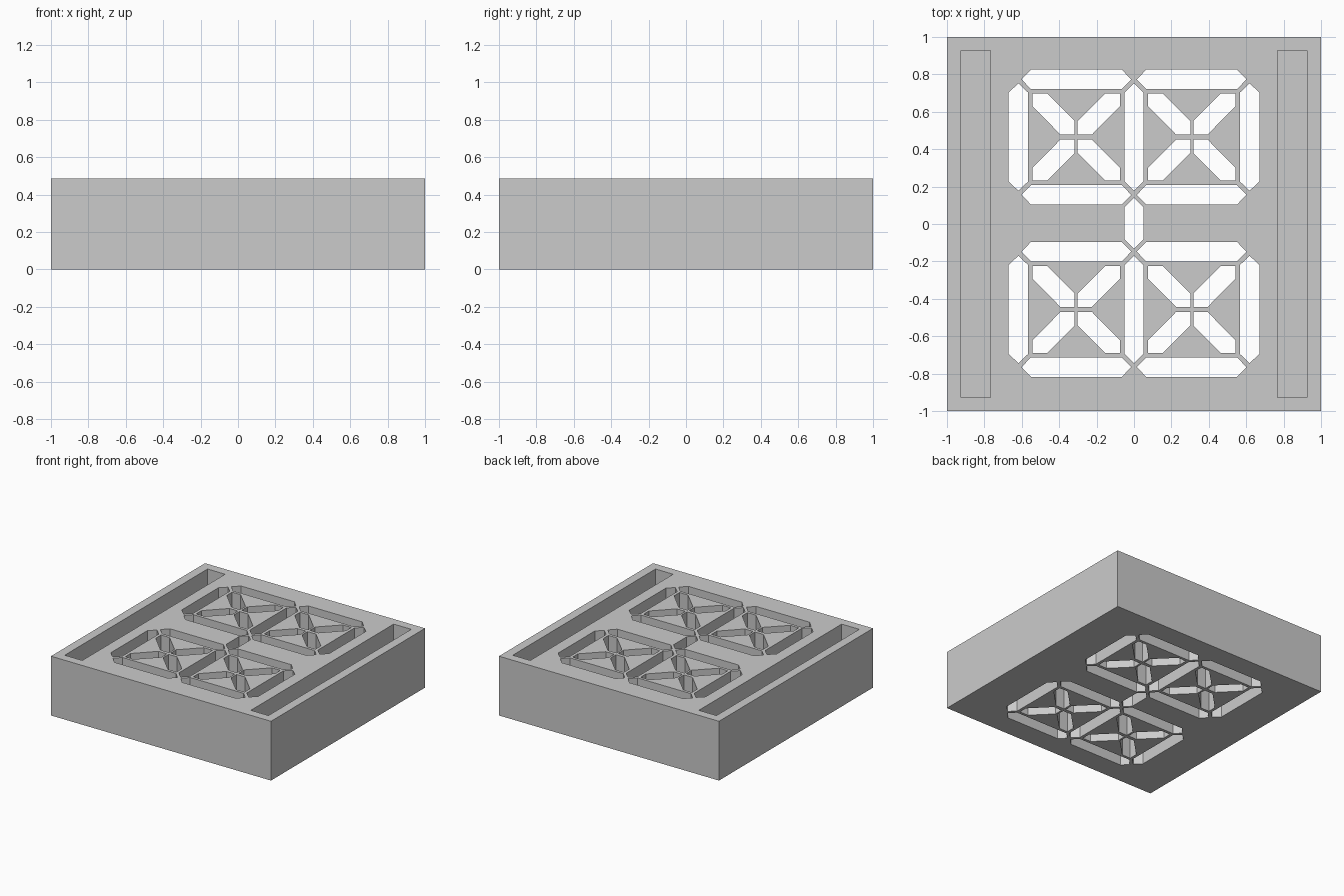
import bpy, bmesh

if "Cube" in bpy.data.objects:
    bpy.data.objects.remove(bpy.data.objects["Cube"])

H = 0.487           # block height
SLOT_DEPTH = 0.30   # blind side slots
CY = 0.004          # segment pattern is a hair above centre

cut = bmesh.new()


def prism(points, z0=-0.1, z1=0.6):
    """Extruded polygon added to the shared cutter."""
    low = [cut.verts.new((x, y, z0)) for x, y in points]
    top = [cut.verts.new((x, y, z1)) for x, y in points]
    n = len(points)
    cut.faces.new(low[::-1])
    cut.faces.new(top)
    for i in range(n):
        j = (i + 1) % n
        cut.faces.new((low[i], low[j], top[j], top[i]))


def bar(cx, cy, length, width, vertical=False, bevel=0.05):
    """Hexagonal display segment with pointed ends."""
    l, w = length / 2, width / 2
    pts = [(-l, 0), (-l + bevel, -w), (l - bevel, -w),
           (l, 0), (l - bevel, w), (-l + bevel, w)]
    prism([(cx - v, cy + u) if vertical else (cx + u, cy + v) for u, v in pts])


# Diagonal segment relative to its cell centre (upper right quarter)
DIAGONAL = [(0.008, 0.014), (0.085, 0.014), (0.233, 0.164),
            (0.233, 0.233), (0.156, 0.233), (0.008, 0.085)]

for sy in (-1, 1):
    cell_y = CY + sy * 0.461
    for sx in (-1, 1):
        # horizontal bars, outer upright and the four diagonals of each cell
        for y in (0.152, 0.769):
            bar(sx * 0.308, CY + sy * y, 0.586, 0.104)
        bar(sx * 0.618, cell_y, 0.575, 0.104, vertical=True)
        for dx in (-1, 1):
            for dy in (-1, 1):
                prism([(sx * 0.309 + dx * x, cell_y + dy * y) for x, y in DIAGONAL])
    # centre upright of each row
    bar(0, cell_y, 0.575, 0.102, vertical=True)
# short centre link
bar(0, CY, 0.27, 0.102, vertical=True)

# Blind slots along both sides
for sx in (-1, 1):
    a, b = sx * 0.766, sx * 0.926
    prism([(a, -0.927), (b, -0.927), (b, 0.927), (a, 0.927)], H - SLOT_DEPTH)

bmesh.ops.recalc_face_normals(cut, faces=cut.faces)
mesh = bpy.data.meshes.new("segment_cutter")
cut.to_mesh(mesh)
cut.free()
cutter = bpy.data.objects.new("segment_cutter", mesh)
bpy.context.collection.objects.link(cutter)
cutter.hide_render = True
cutter.display_type = 'WIRE'

# Main block
bpy.ops.mesh.primitive_cube_add(size=1, location=(0, 0, H / 2))
block = bpy.context.object
block.name = "display_block"
block.scale = (2, 2, H)
bpy.ops.object.transform_apply(location=True, rotation=False, scale=True)
mod = block.modifiers.new("segments", 'BOOLEAN')
mod.operation = 'DIFFERENCE'
mod.solver = 'EXACT'
mod.object = cutter
bpy.ops.object.modifier_apply(modifier=mod.name)
bpy.data.objects.remove(cutter, do_unlink=True)
